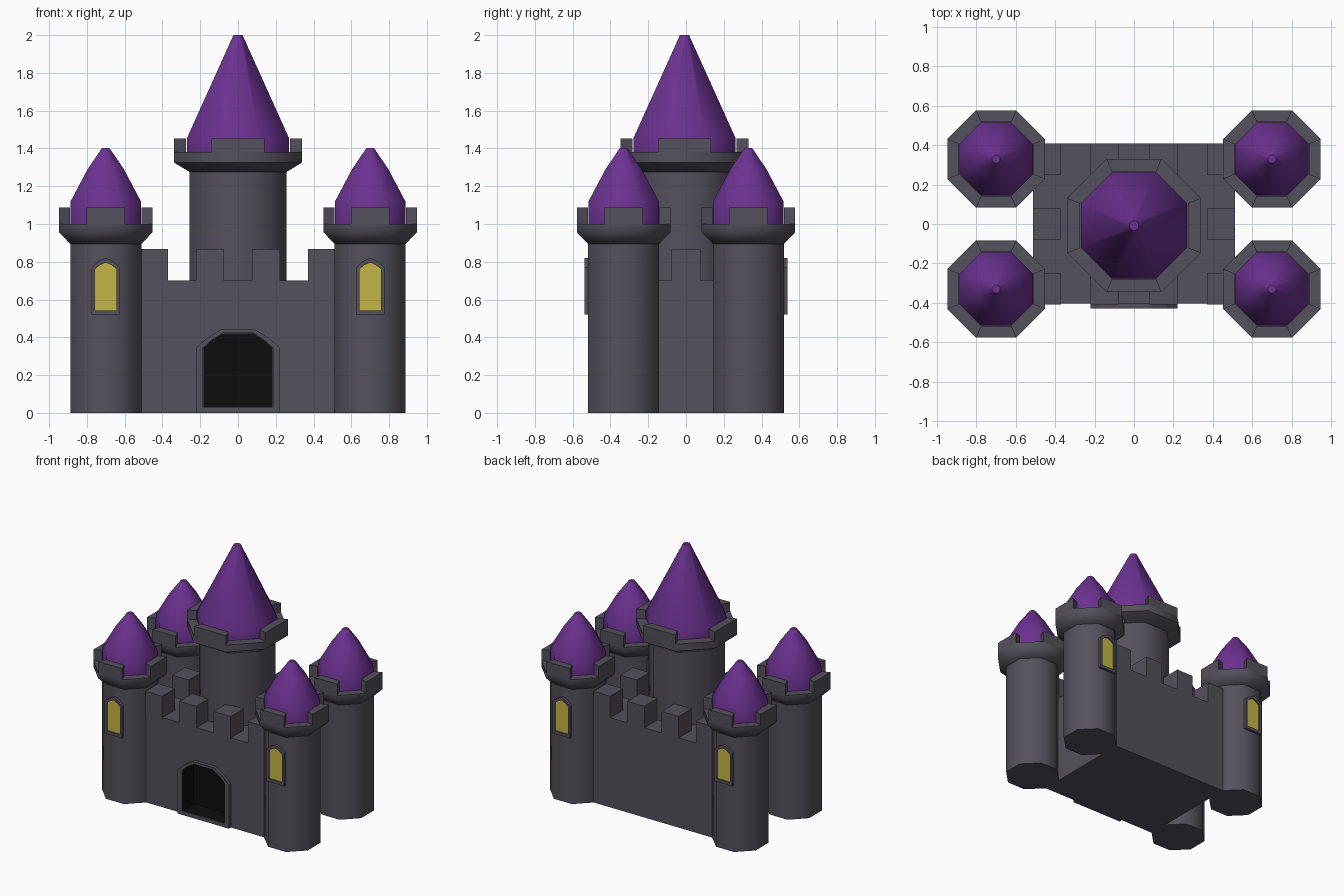
import bpy, bmesh, math

if "Cube" in bpy.data.objects:
    bpy.data.objects.remove(bpy.data.objects["Cube"])


def material(name, rgb):
    m = bpy.data.materials.new(name)
    m.diffuse_color = (*rgb, 1)
    m.use_nodes = True
    m.node_tree.nodes["Principled BSDF"].inputs["Base Color"].default_value = m.diffuse_color
    return m


STONE = material("grey stone", (0.088, 0.082, 0.105))
ROOF = material("purple roof", (0.15, 0.032, 0.285))
GLOW = material("yellow glass", (0.56, 0.47, 0.06))
DARK = material("black opening", (0.004, 0.004, 0.004))


def make(name, verts, faces, mat, loc=(0, 0, 0), turn=0, fix=True, smooth=None):
    me = bpy.data.meshes.new(name)
    me.from_pydata(verts, [], faces)
    if fix:
        bm = bmesh.new()
        bm.from_mesh(me)
        bmesh.ops.recalc_face_normals(bm, faces=bm.faces)
        bm.to_mesh(me)
        bm.free()
    me.materials.append(mat)
    ob = bpy.data.objects.new(name, me)
    bpy.context.collection.objects.link(ob)
    ob.location = loc
    ob.rotation_euler.z = turn
    if smooth:
        bpy.ops.object.select_all(action='DESELECT')
        ob.select_set(True)
        bpy.context.view_layer.objects.active = ob
        bpy.ops.object.shade_smooth_by_angle(angle=math.radians(smooth))
    return ob


def corner(r, z, i):
    # octagon corner; r is the distance to the flat side
    a = math.radians(22.5 + 45 * i)
    r /= math.cos(math.radians(22.5))
    return (r * math.cos(a), r * math.sin(a), z)


def lathe(name, profile, mat, loc):
    verts = [corner(r, z, i) for r, z in profile for i in range(8)]
    faces = [(k * 8 + i, k * 8 + (i + 1) % 8, k * 8 + 8 + (i + 1) % 8, k * 8 + 8 + i)
             for k in range(len(profile) - 1) for i in range(8)]
    faces += [tuple(range(8)), tuple(range(len(verts) - 8, len(verts)))]
    return make(name, verts, faces, mat, loc, smooth=50)


BOX = [(0, 1, 2, 3), (4, 5, 6, 7), (0, 1, 5, 4), (1, 2, 6, 5), (2, 3, 7, 6), (3, 0, 4, 7)]


def box(name, x0, x1, y0, y1, z0, z1):
    v = [(x, y, z) for z in (z0, z1) for x, y in ((x0, y0), (x1, y0), (x1, y1), (x0, y1))]
    return make(name, v, BOX, STONE)


def tower(name, loc, z0, r, lip, z, tops, roof):
    # z: flare start, flare end, parapet floor, merlon top
    lathe(name + "_shaft", [(r, z0), (r, z[0] + 0.01)], STONE, loc)
    lathe(name + "_parapet", [(r, z[0]), (lip, z[1]), (lip, z[2])], STONE, loc)
    verts, faces = [], []
    for i in (1, 3, 5, 7):      # merlons on the four square-on sides
        n = len(verts)
        for h in (z[2] - 0.01, z[3]):
            verts += [corner(lip, h, i - 0), corner(lip, h, i - 1 + 2),
                      corner(tops, h, i + 1), corner(tops, h, i)]
        faces += [tuple(n + k for k in f) for f in BOX]
    make(name + "_merlons", verts, faces, STONE, loc)
    lathe(name + "_roof", roof, ROOF, loc)


def ring(name, outer, inner, front, back, loc=(0, 0, 0), turn=0):
    # raised frame with an opening
    n = len(outer)
    v = [(x, y, z) for o, y in ((outer, front), (inner, front), (inner, back), (outer, back)) for x, z in o]
    f = [(a * n + i, a * n + (i + 1) % n, b * n + (i + 1) % n, b * n + i)
         for a, b in ((0, 1), (1, 2), (2, 3), (3, 0)) for i in range(n)]
    make(name, v, f, STONE, loc, turn)


def mirrored(half):
    # right half from bottom to top -> full outline, counter-clockwise seen from the front
    return half + [(-x, z) for x, z in reversed(half) if x > 0]


# four corner towers with an arched window each
win_out = mirrored([(0.075, 0.52), (0.075, 0.77), (0.04, 0.803), (0, 0.82)])
win_in = mirrored([(0.057, 0.543), (0.057, 0.762), (0.03, 0.783), (0, 0.796)])
for sx, side in ((-1, "left"), (1, "right")):
    for sy, end in ((-1, "front"), (1, "back")):
        name = f"{end}_{side}_tower"
        loc = (0.7 * sx, 0.33 * sy, 0)
        tower(name, loc, 0, 0.188, 0.247, (0.895, 0.955, 1.0, 1.087), 0.19,
              [(0.186, 0.99), (0.186, 1.12), (0.096, 1.29), (0.02, 1.402)])
        turn = 0 if sy < 0 else math.pi
        ring(name + "_window_frame", win_out, win_in, -0.208, -0.18, loc, turn)
        make(name + "_window_glass", [(x, -0.198, z) for x, z in win_in],
             [tuple(range(len(win_in)))], GLOW, loc, turn, fix=False)

# central keep
tower("keep", (0, -0.008, 0), 0.69, 0.256, 0.338, (1.275, 1.325, 1.38, 1.452), 0.275,
      [(0.27, 1.37), (0.27, 1.455), (0.024, 2.0)])

# main block with battlements
wall = box("main_block", -0.512, 0.512, -0.405, 0.408, 0, 0.7)
for sy in (-1, 1):
    for x0, x1 in ((-0.512, -0.37), (-0.222, -0.075), (0.075, 0.222), (0.37, 0.512)):
        y0, y1 = sorted((0.25 * sy, 0.408 * sy))
        box("wall_merlon", x0, x1, y0, y1, 0.69, 0.868)
for x0 in (-0.512, 0.37):
    box("side_merlon", x0, x0 + 0.142, -0.078, 0.078, 0.69, 0.868)

# gateway: frame, cut through the wall, dark lining
gate_out = mirrored([(0.222, 0), (0.222, 0.345), (0.165, 0.395), (0.09, 0.442)])
gate_in = mirrored([(0.184, 0.03), (0.184, 0.345), (0.14, 0.385), (0.08, 0.422)])
n = len(gate_in)
ring("gate_frame", gate_out, gate_in, -0.43, -0.40)
sides = [(i, (i + 1) % n, n + (i + 1) % n, n + i) for i in range(n)]
cut = make("gate_cutter", [(x, y, z) for y in (-0.6, -0.28) for x, z in gate_in],
           sides + [tuple(range(n)), tuple(range(n, 2 * n))], DARK)
cut.hide_render = True
mod = wall.modifiers.new("gate", 'BOOLEAN')
mod.operation, mod.solver, mod.object = 'DIFFERENCE', 'EXACT', cut
bpy.context.view_layer.objects.active = wall
bpy.ops.object.modifier_apply(modifier=mod.name)
bpy.data.objects.remove(cut)
lining = [(x * 0.995, y, z + (0.001 if z < 0.1 else -0.001)) for y in (-0.426, -0.285) for x, z in gate_in]
make("gate_lining", lining, sides + [tuple(range(n, 2 * n))], DARK, fix=False)
